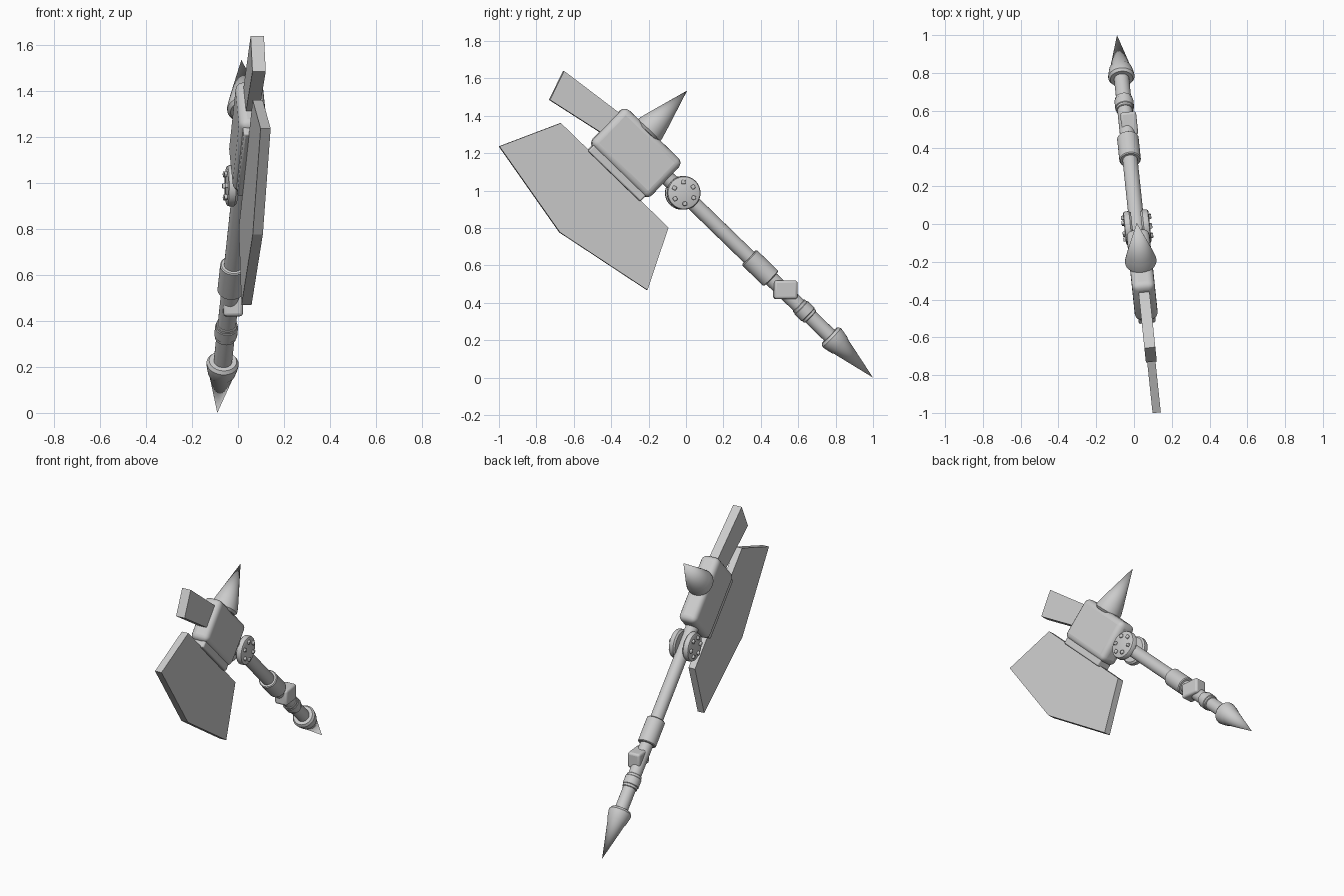
import bpy, bmesh, math
from mathutils import Matrix, Vector

cube = bpy.data.objects.get("Cube")
if cube:
    bpy.data.objects.remove(cube)

grey = bpy.data.materials.new("plain_grey")
grey.use_nodes = True
colour = (0.6, 0.6, 0.6, 1)
grey.diffuse_color = colour
grey.node_tree.nodes["Principled BSDF"].inputs["Base Color"].default_value = colour

# Axe frame: local z runs up the handle from the pommel tip, -y points to the blade
YAW = Matrix.Rotation(math.radians(6), 4, 'Z')
AXE = Matrix.Translation((-0.09, 1.0, 0)) @ YAW @ Matrix.Rotation(math.radians(46), 4, 'X')
MID = 1.752  # height of the head centre along the handle


def finish(name, bm, matrix=AXE, bevel=0, segments=3, smooth=True):
    bmesh.ops.recalc_face_normals(bm, faces=bm.faces)
    mesh = bpy.data.meshes.new(name)
    bm.to_mesh(mesh)
    bm.free()
    mesh.materials.append(grey)
    ob = bpy.data.objects.new(name, mesh)
    bpy.context.collection.objects.link(ob)
    ob.matrix_world = matrix
    if bevel:
        mod = ob.modifiers.new("rounded_edges", 'BEVEL')
        mod.width, mod.segments = bevel, segments
    if smooth:
        bpy.ops.object.select_all(action='DESELECT')
        ob.select_set(True)
        bpy.context.view_layer.objects.active = ob
        bpy.ops.object.shade_smooth_by_angle(angle=math.radians(35))
    return ob


def lathe(name, profile, matrix=AXE, steps=32):
    """Spin (radius, height) points about local z."""
    bm = bmesh.new()
    verts = [bm.verts.new((r, 0, h)) for r, h in profile]
    edges = [bm.edges.new(pair) for pair in zip(verts, verts[1:])]
    bmesh.ops.spin(bm, geom=verts + edges, cent=(0, 0, 0), axis=(0, 0, 1),
                   angle=math.tau, steps=steps, use_duplicate=False)
    bmesh.ops.remove_doubles(bm, verts=bm.verts, dist=0.0001)
    return finish(name, bm, matrix)


def box(name, centre, size, matrix=AXE, **kw):
    bm = bmesh.new()
    bmesh.ops.create_cube(bm, size=1, matrix=Matrix.Translation(centre) @ Matrix.Diagonal((*size, 1)))
    return finish(name, bm, matrix, **kw)


def plate(name, outline, half):
    """Flat slab from an outline of (distance towards blade, height)."""
    bm = bmesh.new()
    face = bm.faces.new([bm.verts.new((-half, -t, s)) for t, s in outline])
    out = bmesh.ops.extrude_face_region(bm, geom=[face])
    moved = [v for v in out["geom"] if isinstance(v, bmesh.types.BMVert)]
    bmesh.ops.translate(bm, verts=moved, vec=(2 * half, 0, 0))
    return finish(name, bm, smooth=False)


def collar(name, low, high, radius, lip):
    lathe(name, [(0.03, low), (radius - lip, low), (radius, low + lip),
                 (radius, high - lip), (radius - lip, high), (0.03, high)])


# Handle with its fittings
lathe("handle", [(0, 0.28), (0.04, 0.28), (0.04, 1.56), (0, 1.56)])
lathe("pommel_spike", [(0, 0), (0.054, 0.24), (0.06, 0.25), (0.069, 0.295),
                       (0.07, 0.31), (0.06, 0.325), (0, 0.325)])
collar("lower_ring", 0.468, 0.557, 0.046, 0.003)
collar("lower_ring_band", 0.485, 0.54, 0.05, 0.003)
collar("grip_sleeve", 0.762, 0.926, 0.057, 0.005)
box("handle_block", (0.015, -0.473, 0.47), (0.085, 0.125, 0.1),
    Matrix.Translation((-0.09, 1.0, 0)) @ YAW, bevel=0.014)

# Studded discs on both sides below the head
for side, label in ((1, "left"), (-1, "right")):
    hub = AXE @ Matrix.Translation((0, 0, 1.422)) @ Matrix.Rotation(side * math.pi / 2, 4, 'Y')
    lathe(label + "_disc", [(0, 0.025), (0.08, 0.025), (0.09, 0.035),
                            (0.09, 0.055), (0.086, 0.064), (0.078, 0.068), (0, 0.068)], hub)
    for i in range(6):
        turn = Matrix.Rotation(i * math.tau / 6 + 0.3, 4, 'Z')
        stud = hub @ turn @ Matrix.Translation((0.058, 0, 0.068))
        box(f"{label}_stud_{i + 1}", (0, 0, 0), (0.022, 0.022, 0.024), stud, bevel=0.005, segments=2)

# Head block and the mount that carries the blade
box("head_block", (0, -0.022, MID), (0.122, 0.276, 0.435), bevel=0.035, segments=4)
box("blade_mount", (0, -0.165, MID), (0.09, 0.06, 0.39), bevel=0.008, segments=2)

# Rear spike pointing away from the blade
spike = AXE @ Matrix.Translation((0, 0.41, 1.785)) @ Matrix.Rotation(math.pi, 4, 'Z') \
    @ Matrix.Rotation(math.pi / 2, 4, 'X') @ Matrix.Rotation(math.pi, 4, 'X') @ Matrix.Diagonal((1, 1, -1, 1))
spike = AXE @ Matrix.Translation((0, 0.41, 1.785)) @ Matrix.Rotation(math.pi / 2, 4, 'X')
lathe("rear_spike", [(0, 0), (0.07, 0.235), (0.074, 0.25), (0.083, 0.285),
                     (0.083, 0.298), (0.07, 0.312), (0, 0.312)], spike)

# Blade, mirrored about the head centre, and the slab on top
half_blade = [(0.188, 0.402), (0.507, 0.553)]
plate("blade", [(t, MID + s) for t, s in half_blade] + [(0.612, MID)]
      + [(t, MID - s) for t, s in reversed(half_blade)], 0.022)
plate("top_slab", [(-0.072, 1.94), (-0.024, 2.336), (0.14, 2.283), (0.07, 1.94)], 0.029)
